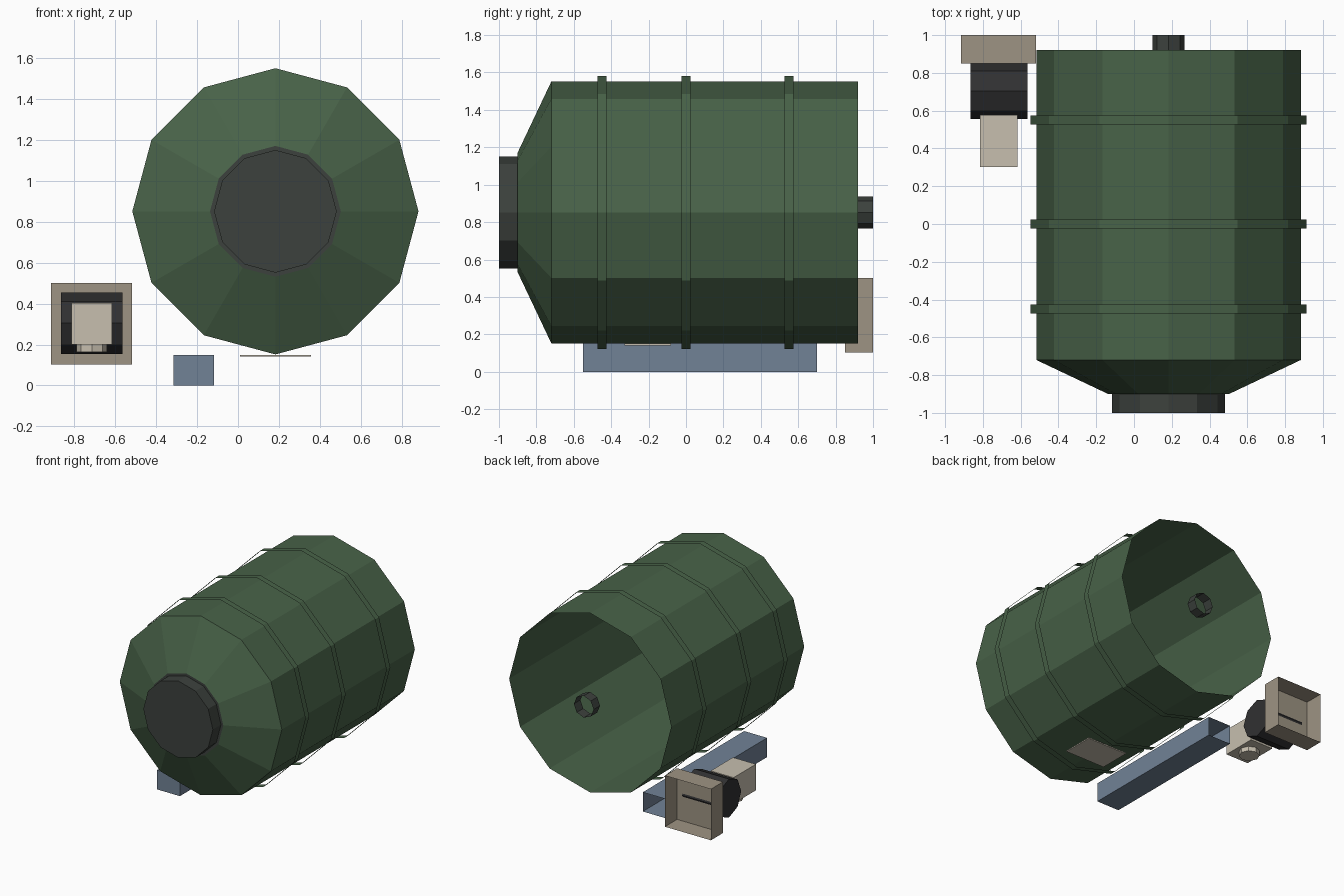
import bpy, math
from mathutils import Vector

if "Cube" in bpy.data.objects:
    bpy.data.objects.remove(bpy.data.objects["Cube"])


def material(name, r, g, b):
    lin = lambda c: ((c / 255 + 0.055) / 1.055) ** 2.4
    m = bpy.data.materials.new(name)
    m.diffuse_color = (lin(r), lin(g), lin(b), 1)
    m.use_nodes = True
    m.node_tree.nodes["Principled BSDF"].inputs["Base Color"].default_value = m.diffuse_color
    return m


GREEN = material("drum green", 72, 98, 72)
GREY = material("cap grey", 60, 65, 61)
BLACK = material("motor black", 48, 48, 49)
TAUPE = material("base taupe", 158, 148, 131)
CREAM = material("gearbox cream", 199, 191, 175)
BLUE = material("rail blue", 113, 130, 150)


def make(name, verts, faces, mat):
    me = bpy.data.meshes.new(name)
    me.from_pydata(verts, [], faces)
    me.materials.append(mat)
    ob = bpy.data.objects.new(name, me)
    bpy.context.collection.objects.link(ob)
    return ob


def lathe(name, axis, centre, profile, sides, mat, cap_start=False, cap_end=False):
    """Spin (radius, offset) points around an axis; ends stay open unless capped."""
    u, v, w = {"x": ((0, 1, 0), (0, 0, 1), (1, 0, 0)),
               "y": ((0, 0, 1), (1, 0, 0), (0, 1, 0)),
               "z": ((1, 0, 0), (0, 1, 0), (0, 0, 1))}[axis]
    u, v, w, c = Vector(u), Vector(v), Vector(w), Vector(centre)
    verts, faces = [], []
    for r, t in profile:
        for i in range(sides):
            a = 2 * math.pi * i / sides
            verts.append(c + u * r * math.cos(a) + v * r * math.sin(a) + w * t)
    for k in range(len(profile) - 1):
        for i in range(sides):
            j = (i + 1) % sides
            a, b = k * sides, (k + 1) * sides
            faces.append((a + i, a + j, b + j, b + i))
    if cap_start:
        faces.append(tuple(reversed(range(sides))))
    if cap_end:
        n = (len(profile) - 1) * sides
        faces.append(tuple(range(n, n + sides)))
    return make(name, verts, faces, mat)


def box(name, x0, x1, y0, y1, z0, z1, mat, open_back=False):
    verts = [(x, y, z) for x in (x0, x1) for y in (y0, y1) for z in (z0, z1)]
    faces = [(0, 1, 3, 2), (4, 6, 7, 5), (0, 4, 5, 1), (0, 2, 6, 4), (1, 5, 7, 3)]
    if not open_back:
        faces.append((2, 3, 7, 6))
    return make(name, verts, faces, mat)


CX, CZ = 0.183, 0.852
AXIS = (CX, 0, CZ)

# Drum shell with tapered front, open at the back
lathe("drum_shell", "y", AXIS, [(0.32, -0.90), (0.70, -0.72), (0.70, 0.92)], 12, GREEN)

# Front cap with a narrow collar
lathe("front_cap", "y", AXIS, [(0.30, -1.0), (0.30, -0.90), (0.32, -0.90)], 12, GREY,
      cap_start=True)

# Thin hoops standing clear of the shell
for n, y in enumerate((-0.45, 0.0, 0.55)):
    lathe(f"hoop_{n + 1}", "y", AXIS, [(0.73, y - 0.024), (0.73, y + 0.024)], 12, GREEN)

# Rear shaft sleeve
lathe("rear_sleeve", "y", AXIS, [(0.085, 0.92), (0.085, 1.0)], 8, GREY)

# Floor rail and plate under the drum
box("floor_rail", -0.315, -0.117, -0.55, 0.70, 0.0, 0.15, BLUE, open_back=True)
box("under_plate", 0.01, 0.357, -0.33, -0.08, 0.141, 0.15, CREAM)

# Drive unit: base box, motor barrel, gearbox and outlet
box("drive_base", -0.915, -0.518, 0.85, 1.0, 0.103, 0.502, TAUPE, open_back=True)
lathe("motor_barrel", "x", (-0.715, 0.705, 0.305), [(0.15, -0.15), (0.15, 0.15)], 8, BLACK,
      cap_start=True, cap_end=True)
box("gearbox", -0.815, -0.617, 0.302, 0.577, 0.20, 0.404, CREAM)
lathe("gearbox_outlet", "z", (-0.715, 0.44, 0.0), [(0.075, 0.163), (0.075, 0.20)], 8, CREAM,
      cap_start=True)
